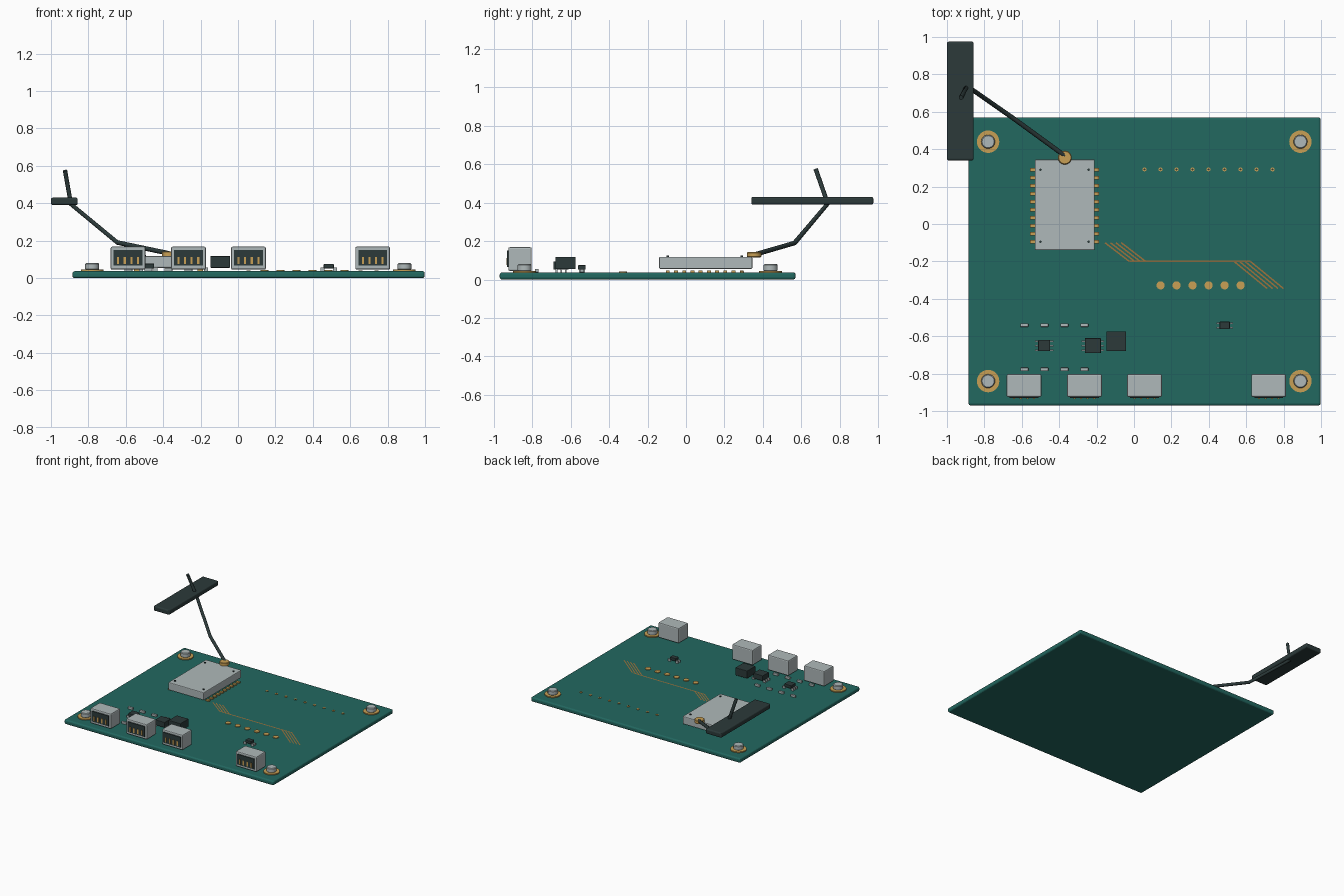
import bpy, bmesh, math
from mathutils import Vector

if "Cube" in bpy.data.objects:
    bpy.data.objects.remove(bpy.data.objects["Cube"])


def material(name, rgb):
    m = bpy.data.materials.new(name)
    m.diffuse_color = (*rgb, 1)
    m.use_nodes = True
    m.node_tree.nodes["Principled BSDF"].inputs["Base Color"].default_value = m.diffuse_color
    return m


GREEN = material("board green", (0.016, 0.138, 0.117))
BLACK = material("dark plastic", (0.025, 0.042, 0.042))
GREY = material("metal grey", (0.43, 0.485, 0.49))
GOLD = material("gold", (0.58, 0.35, 0.09))
COPPER = material("copper trace", (0.33, 0.17, 0.045))


def finish(name, bm, mat, bevel=0, segments=2, smooth=False):
    me = bpy.data.meshes.new(name)
    bm.to_mesh(me)
    bm.free()
    me.materials.append(mat)
    ob = bpy.data.objects.new(name, me)
    bpy.context.collection.objects.link(ob)
    if bevel:
        mod = ob.modifiers.new("bevel", "BEVEL")
        mod.width, mod.segments, mod.limit_method = bevel, segments, "ANGLE"
    if smooth:
        bpy.ops.object.select_all(action="DESELECT")
        ob.select_set(True)
        bpy.context.view_layer.objects.active = ob
        bpy.ops.object.shade_smooth_by_angle(angle=math.radians(40))
    return ob


def box(name, lo, hi, mat, bevel=0, segments=2):
    bm = bmesh.new()
    bmesh.ops.create_cube(bm, size=1)
    for v in bm.verts:
        v.co = [l + (c + 0.5) * (h - l) for c, l, h in zip(v.co, lo, hi)]
    return finish(name, bm, mat, bevel, segments)


def block(name, x, y, sx, sy, z0, z1, mat, bevel=0):
    return box(name, (x - sx / 2, y - sy / 2, z0), (x + sx / 2, y + sy / 2, z1), mat, bevel)


def lathe(name, x, y, profile, mat, sides=24):
    """Spin a closed (radius, z) outline about a vertical axis."""
    bm = bmesh.new()
    rings = []
    for k in range(sides):
        a = math.tau * k / sides
        rings.append([bm.verts.new((x + r * math.cos(a), y + r * math.sin(a), z)) for r, z in profile])
    n = len(profile)
    for k in range(sides):
        p, q = rings[k], rings[(k + 1) % sides]
        for i in range(n):
            j = (i + 1) % n
            bm.faces.new((p[i], q[i], q[j], p[j]))
    bmesh.ops.remove_doubles(bm, verts=bm.verts, dist=1e-5)
    bmesh.ops.dissolve_degenerate(bm, edges=bm.edges, dist=1e-5)
    bmesh.ops.recalc_face_normals(bm, faces=bm.faces)
    return finish(name, bm, mat, smooth=True)


def disc(name, x, y, r, z0, z1, mat, c=0.0, sides=24):
    return lathe(name, x, y, [(0, z0), (r - c, z0), (r, z0 + c), (r, z1 - c), (r - c, z1), (0, z1)]
                 if c else [(0, z0), (r, z0), (r, z1), (0, z1)], mat, sides)


def ring(name, x, y, r0, r1, z0, z1, mat, sides=24):
    return lathe(name, x, y, [(r0, z0), (r1, z0), (r1, z1), (r0, z1)], mat, sides)


TOP = 0.037

# Circuit board
box("board", (-0.885, -0.97, 0), (0.998, 0.57, TOP), GREEN, 0.012, 3)

# Mounting rings and screws
for x in (-0.78, 0.89):
    for y in (-0.84, 0.44):
        ring("mounting_ring", x, y, 0.03, 0.06, TOP - 0.002, 0.045, GOLD, 32)
        disc("screw_head", x, y, 0.037, 0.043, 0.08, GREY, 0.005)

# Shielded radio module with edge pads and corner pins
box("module_shield", (-0.53, -0.14, 0.055), (-0.21, 0.345, 0.118), GREY, 0.006)
for i in range(10):
    for x in (-0.54, -0.202):
        block("module_pad", x, -0.095 + i * 0.0428, 0.03, 0.02, TOP - 0.001, 0.047, GOLD)
for x in (-0.5, -0.243):
    for y in (-0.095, 0.29):
        disc("module_pin", x, y, 0.007, 0.11, 0.124, BLACK, sides=10)

# Port housings with dark mouths and contacts
for x in (-0.588, -0.265, 0.056, 0.72):
    box("port_housing", (x - 0.093, -0.925, 0.045), (x + 0.093, -0.803, 0.168), GREY, 0.008)
    box("port_mouth", (x - 0.077, -0.931, 0.066), (x + 0.077, -0.923, 0.15), BLACK)
    for k in (-1.5, -0.5, 0.5, 1.5):
        block("port_contact", x + k * 0.035, -0.932, 0.011, 0.006, 0.075, 0.113, GOLD)

# Chips: x, y, width, depth, bottom, top, legs per side
for x, y, w, d, z0, z1, legs in (
        (-0.48, -0.65, 0.064, 0.06, 0.052, 0.077, 3),
        (-0.22, -0.65, 0.086, 0.08, 0.052, 0.095, 3),
        (-0.095, -0.627, 0.106, 0.106, 0.055, 0.117, 0),
        (0.485, -0.542, 0.054, 0.04, 0.052, 0.075, 2)):
    block("chip", x, y, w, d, z0, z1, BLACK, 0.003)
    for i in range(legs):
        for s in (-1, 1):
            block("chip_leg", x + s * (w / 2 + 0.006), y + (i - (legs - 1) / 2) * 0.024,
                  0.022, 0.008, TOP, 0.056, GREY)

# Small surface parts in two rows
for i in range(4):
    for y in (-0.541, -0.777):
        block("capacitor", -0.586 + i * 0.107, y, 0.042, 0.018, TOP, 0.055, GREY, 0.003)

# Header holes and round test pads
for i in range(9):
    x = 0.056 + i * 0.0856
    ring("header_ring", x, 0.292, 0.005, 0.011, TOP - 0.001, 0.041, GOLD, 12)
    disc("header_hole", x, 0.292, 0.006, TOP - 0.001, 0.039, BLACK, sides=12)
for i in range(6):
    disc("test_pad", 0.142 + i * 0.0856, -0.328, 0.022, TOP - 0.001, 0.042, GOLD)


# Copper traces: flat strips bending around the pads
def trace(points, width, z):
    bm = bmesh.new()
    for a, b in zip(points, points[1:]):
        a, b = Vector((*a, z)), Vector((*b, z))
        side = (b - a).cross(Vector((0, 0, 1))).normalized() * width / 2
        f = bm.faces.new([bm.verts.new(p) for p in (a + side, b + side, b - side, a - side)])
        f.normal_update()
        if f.normal.z < 0:
            f.normal_flip()
    finish("trace", bm, COPPER)


for i in range(4):
    o = i * 0.029
    trace([(-0.155 + o, -0.1), (-0.025 + o, -0.2), (0.535 + o, -0.2), (0.712 + o, -0.345)],
          0.008, TOP + 0.002 + i * 0.0005)

# Aerial: socket, bent cable and paddle
disc("aerial_socket", -0.37, 0.355, 0.037, 0.115, 0.143, GOLD, 0.004)
box("aerial_paddle", (-1, 0.34, 0.39), (-0.857, 0.975, 0.43), BLACK, 0.01, 3)
curve = bpy.data.curves.new("aerial_cable", "CURVE")
curve.dimensions = "3D"
curve.bevel_depth, curve.bevel_resolution, curve.use_fill_caps = 0.0125, 2, True
path = [(-0.37, 0.365, 0.132), (-0.645, 0.565, 0.19), (-0.893, 0.738, 0.395), (-0.925, 0.675, 0.575)]
spline = curve.splines.new("POLY")
spline.points.add(len(path) - 1)
for p, co in zip(spline.points, path):
    p.co = (*co, 1)
curve.materials.append(BLACK)
bpy.context.collection.objects.link(bpy.data.objects.new("aerial_cable", curve))
